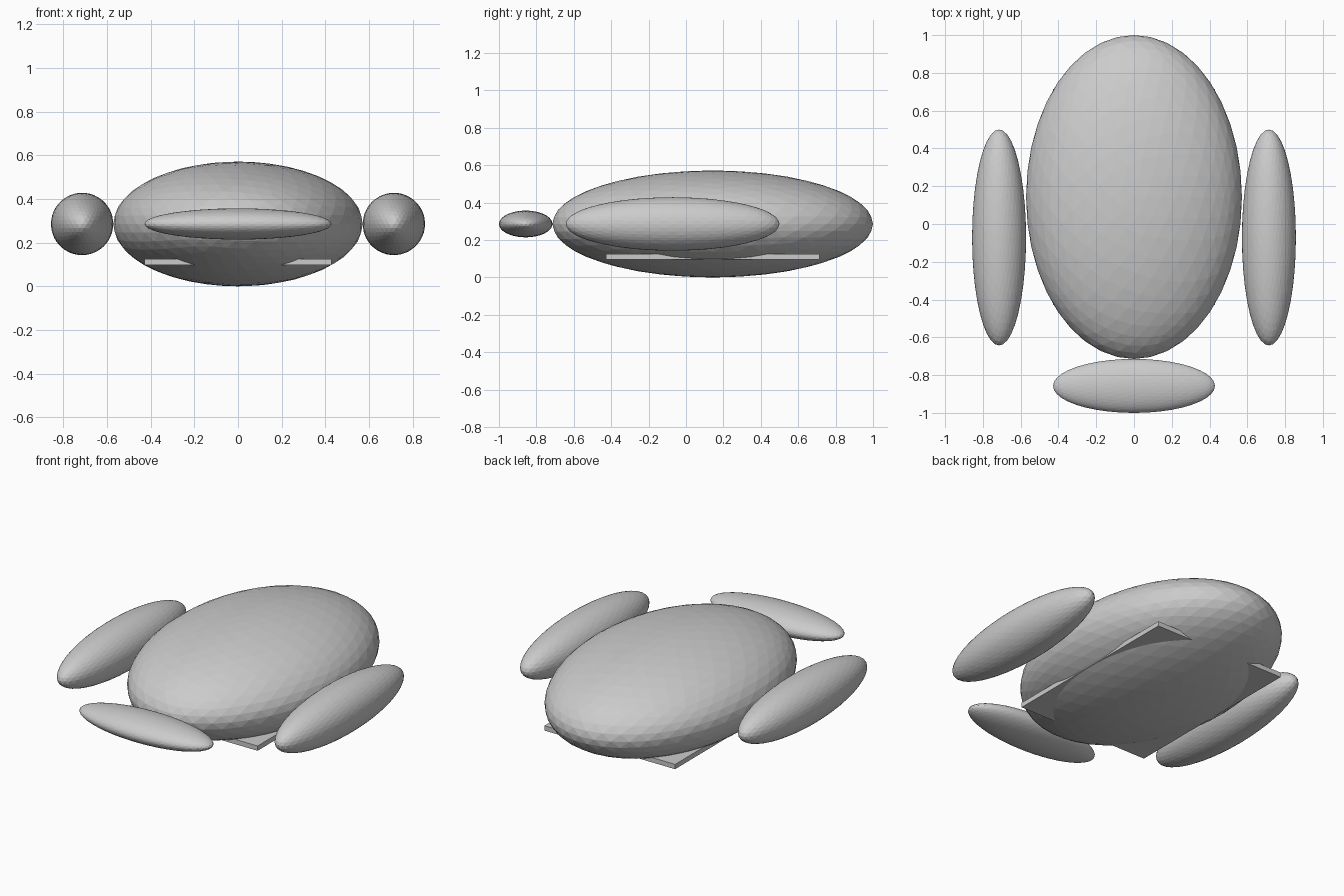
import bpy

if "Cube" in bpy.data.objects:
    bpy.data.objects.remove(bpy.data.objects["Cube"])

U = 1 / 7          # design unit: the model is 14 units long
MID_Z = 2 * U      # height of all the ellipsoid centres


def ellipsoid(name, centre, radii):
    bpy.ops.mesh.primitive_ico_sphere_add(subdivisions=4, radius=1, location=centre)
    obj = bpy.context.object
    obj.name = name
    obj.scale = radii
    bpy.ops.object.transform_apply(location=False, rotation=False, scale=True)
    return obj


# Main body
ellipsoid("body", (0, U, MID_Z), (4 * U, 6 * U, 2 * U))

# Long pods on both sides
for label, side in (("left", -1), ("right", 1)):
    ellipsoid(label + "_side_pod", (side * 5 * U, -0.5 * U, MID_Z), (U, 4 * U, U))

# Flat pod across the front
ellipsoid("front_pod", (0, -6 * U, MID_Z), (3 * U, U, 0.5 * U))

# Thin plate through the underside, its corners sticking out
bpy.ops.mesh.primitive_cube_add(size=1, location=(0, U, 0.111))
plate = bpy.context.object
plate.name = "base_plate"
plate.scale = (6 * U, 8 * U, 0.2 * U)
bpy.ops.object.transform_apply(location=False, rotation=False, scale=True)
